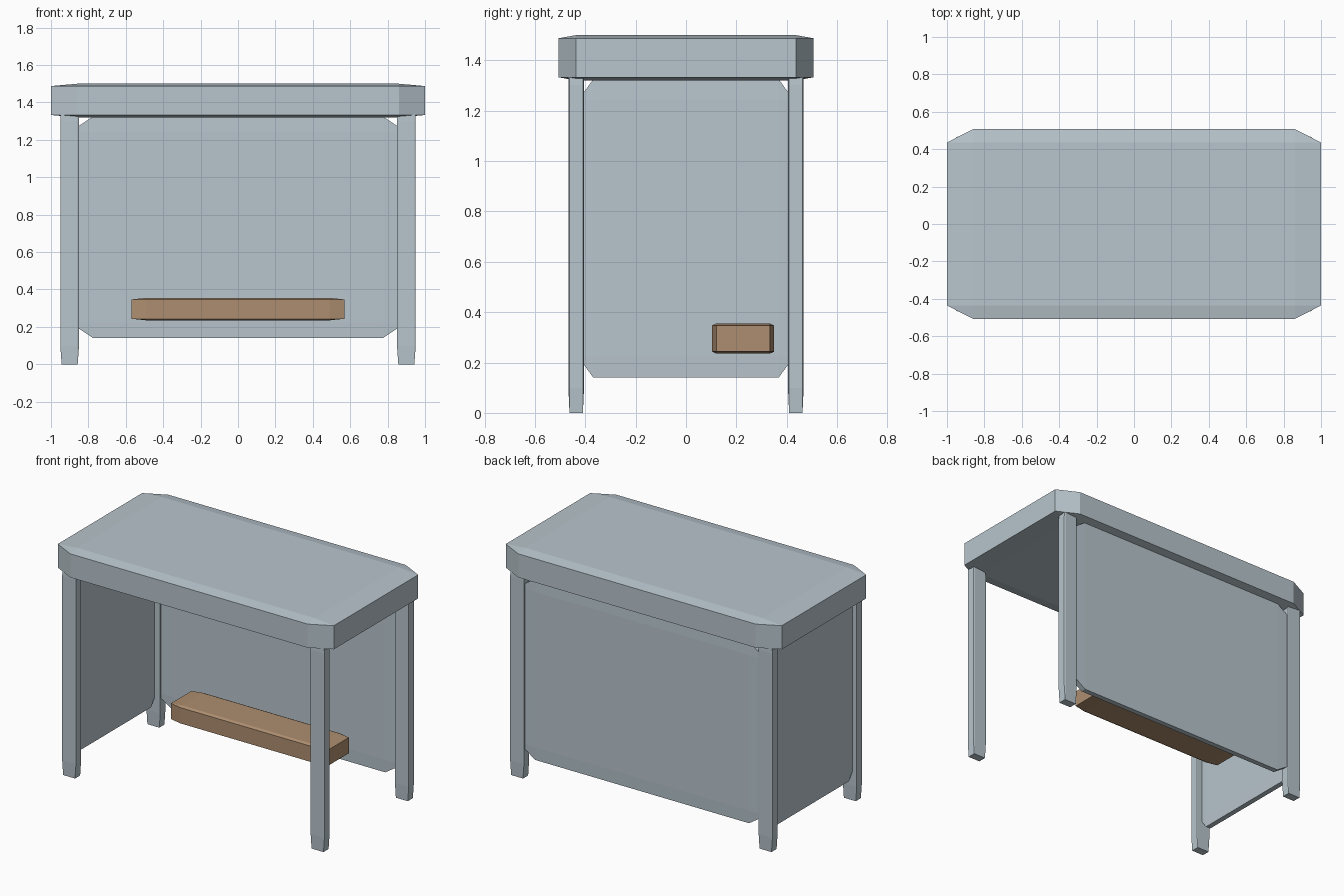
import bpy
import bmesh
from mathutils import Vector

cube = bpy.data.objects.get("Cube")
if cube:
    bpy.data.objects.remove(cube, do_unlink=True)


def flat_material(name, rgb):
    mat = bpy.data.materials.new(name)
    mat.use_nodes = True
    colour = (*rgb, 1.0)
    mat.diffuse_color = colour
    mat.node_tree.nodes["Principled BSDF"].inputs["Base Color"].default_value = colour
    return mat


metal = flat_material("pale_blue_grey", (0.48, 0.56, 0.61))
wood = flat_material("warm_wood", (0.42, 0.27, 0.16))


def chamfered_block(name, low, high, mat, chamfer=0.07):
    """Chamfer a unit cube, then stretch it between two opposite corners."""
    low, high = Vector(low), Vector(high)
    bm = bmesh.new()
    bmesh.ops.create_cube(bm, size=1)
    bmesh.ops.bevel(bm, geom=bm.edges[:], offset=chamfer, segments=1,
                    affect='EDGES', clamp_overlap=True)
    bmesh.ops.scale(bm, vec=high - low, verts=bm.verts)
    bmesh.ops.recalc_face_normals(bm, faces=bm.faces)
    mesh = bpy.data.meshes.new(name)
    bm.to_mesh(mesh)
    bm.free()
    mesh.materials.append(mat)
    obj = bpy.data.objects.new(name, mesh)
    obj.location = (low + high) / 2
    bpy.context.collection.objects.link(obj)
    return obj


# Table top
chamfered_block("table_top", (-1, -0.507, 1.32), (1, 0.507, 1.5), metal)

# Four legs, running up into the top
for side, sx in (("left", 1), ("right", -1)):
    for end, sy in (("front", -1), ("back", 1)):
        x, y = 0.9 * sx, 0.436 * sy
        chamfered_block(f"{end}_{side}_leg", (x - 0.05, y - 0.031, 0),
                        (x + 0.05, y + 0.031, 1.4), metal)

# Closed back and one closed end
chamfered_block("back_panel", (-0.9, 0.416, 0.14), (0.9, 0.456, 1.325), metal)
chamfered_block("right_panel", (-0.925, -0.428, 0.14), (-0.885, 0.428, 1.325), metal)

# Foot rest
chamfered_block("foot_rest", (-0.57, 0.103, 0.235), (0.57, 0.35, 0.355), wood)
